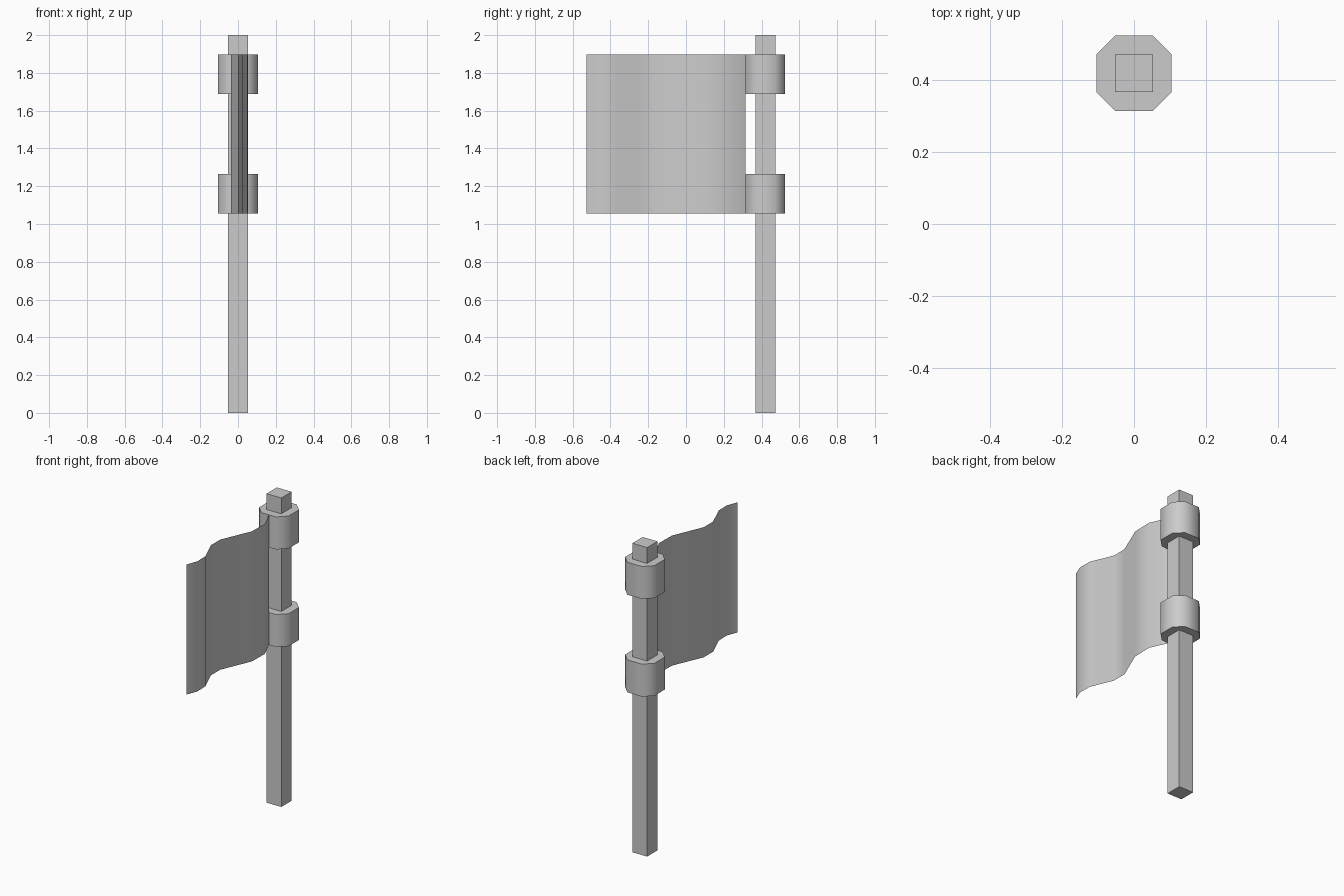
import bpy, bmesh

if "Cube" in bpy.data.objects:
    bpy.data.objects.remove(bpy.data.objects["Cube"])

POLE_Y = 0.42
U = 0.0526  # modelling unit: half of the pole width


def extrude_profile(name, points, z0, z1, closed=True):
    """Extrude an xy outline upward; closed outlines get caps."""
    bm = bmesh.new()
    low = [bm.verts.new((x, y, z0)) for x, y in points]
    high = [bm.verts.new((x, y, z1)) for x, y in points]
    n = len(points)
    for i in range(n if closed else n - 1):
        j = (i + 1) % n
        bm.faces.new((low[i], low[j], high[j], high[i]))
    if closed:
        bm.faces.new(low[::-1])
        bm.faces.new(high)
        bmesh.ops.recalc_face_normals(bm, faces=bm.faces)
    mesh = bpy.data.meshes.new(name)
    bm.to_mesh(mesh)
    bm.free()
    obj = bpy.data.objects.new(name, mesh)
    bpy.context.collection.objects.link(obj)
    return obj


# square pole
square = [(-U, POLE_Y - U), (U, POLE_Y - U), (U, POLE_Y + U), (-U, POLE_Y + U)]
extrude_profile("pole", square, 0, 2)

# two eight-sided bands, sides smooth and caps flat
octagon = [(a * U, POLE_Y + b * U) for a, b in
           ((-1, -2), (1, -2), (2, -1), (2, 1), (1, 2), (-1, 2), (-2, 1), (-2, -1))]
for name, z in (("lower_band", 1.055), ("upper_band", 1.687)):
    band = extrude_profile(name, octagon, z, z + 4 * U)
    for p in band.data.polygons:
        p.use_smooth = abs(p.normal.z) < 0.5
    for e in band.data.edges:
        za, zb = (band.data.vertices[v].co.z for v in e.vertices)
        e.use_edge_sharp = abs(za - zb) < 1e-5

# thin waving cloth
wave = [(0, -0.526), (0.027, -0.455), (0.025, -0.37), (-0.036, -0.225),
        (-0.036, -0.13), (0.05, 0.07), (0.053, 0.2), (0, 0.316)]
cloth = extrude_profile("flag_cloth", wave, 1.055, 1.897, closed=False)
for p in cloth.data.polygons:
    p.use_smooth = True
